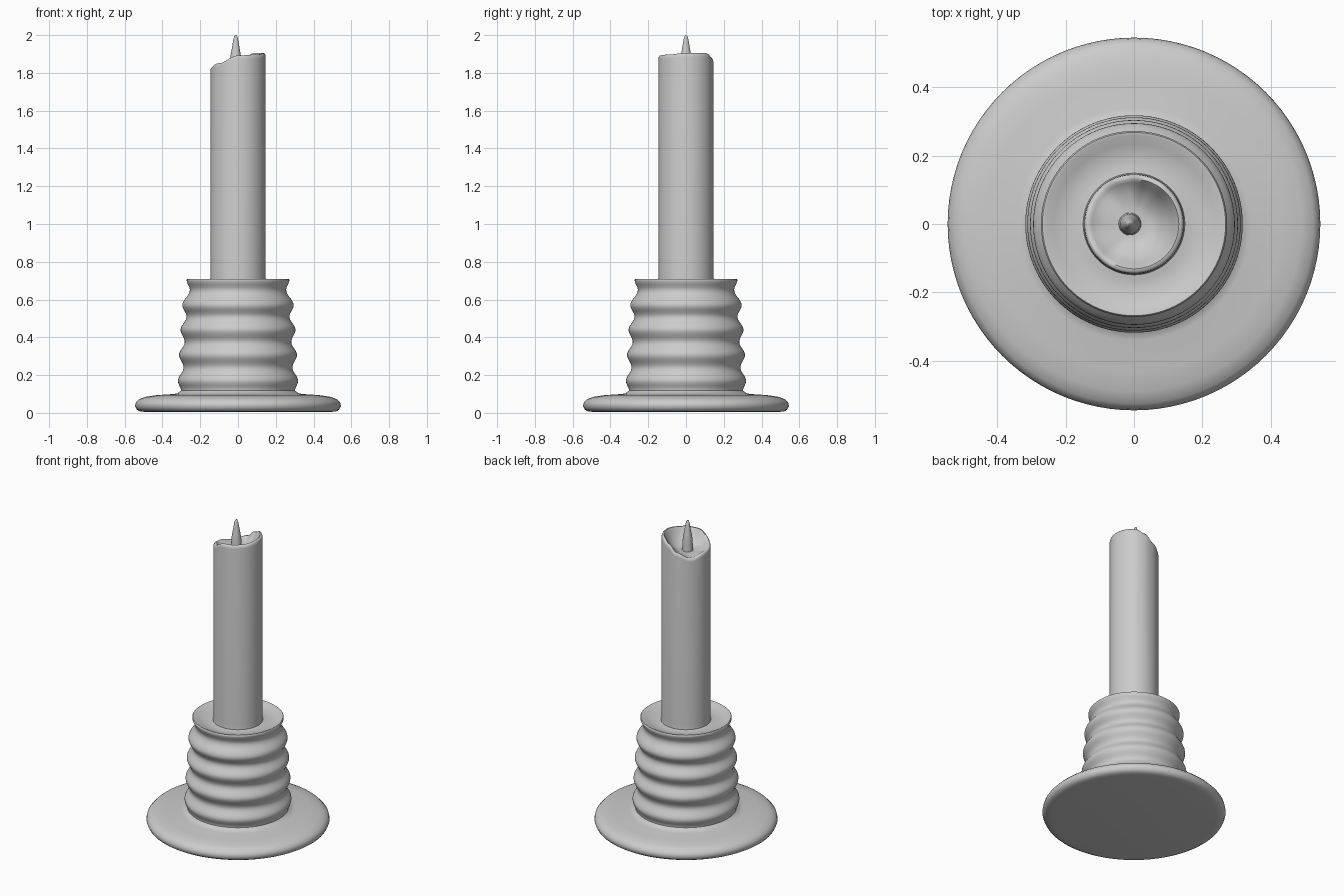
import bpy, bmesh
from math import sin, cos, pi, tau, radians

if "Cube" in bpy.data.objects:
    bpy.data.objects.remove(bpy.data.objects["Cube"])

SEG = 96


def ease(a, b, t):
    return a + (b - a) * (1 - cos(pi * t)) / 2


def finish(bm, name):
    bmesh.ops.recalc_face_normals(bm, faces=bm.faces)
    mesh = bpy.data.meshes.new(name)
    bm.to_mesh(mesh)
    bm.free()
    obj = bpy.data.objects.new(name, mesh)
    bpy.context.collection.objects.link(obj)
    bpy.ops.object.select_all(action='DESELECT')
    obj.select_set(True)
    bpy.context.view_layer.objects.active = obj
    bpy.ops.object.shade_smooth_by_angle(angle=radians(50))
    return obj


def lathe(name, profile, seg=SEG):
    """Spin (radius, height) points into a closed solid; height may depend on angle."""
    bm = bmesh.new()
    rings = []
    for r, h in profile:
        ring = []
        for i in range(seg):
            a = tau * i / seg
            z = h(a) if callable(h) else h
            ring.append(bm.verts.new((r * cos(a), r * sin(a), z)))
        rings.append(ring)
    for lo, hi in zip(rings, rings[1:]):
        for i in range(seg):
            j = (i + 1) % seg
            bm.faces.new((lo[i], lo[j], hi[j], hi[i]))
    bm.faces.new(rings[0])
    bm.faces.new(rings[-1])
    return finish(bm, name)


# Holder: rounded saucer, ribbed cup, shallow dished top
saucer = [(0.49, 0.005), (0.52, 0.008), (0.537, 0.018), (0.545, 0.037), (0.541, 0.055),
          (0.525, 0.072), (0.49, 0.085), (0.43, 0.094), (0.34, 0.1), (0.32, 0.104)]
ribs = [(0.302, 0.118), (0.318, 0.17), (0.288, 0.24), (0.312, 0.307), (0.282, 0.375),
        (0.304, 0.44), (0.272, 0.51), (0.295, 0.57), (0.255, 0.65), (0.272, 0.705)]
cup = [ribs[0]]
for (r0, z0), (r1, z1) in zip(ribs, ribs[1:]):
    for k in range(1, 9):
        t = k / 8
        cup.append((ease(r0, r1, t), z0 + (z1 - z0) * t))
dish = [(0.268, 0.71), (0.26, 0.709), (0.235, 0.696), (0.2, 0.688), (0.165, 0.686),
        (0.15, 0.69), (0.13, 0.69)]
lathe("holder", saucer + cup + dish)

# Candle: uneven melted rim, keyed by angle in degrees
rim_keys = [(0, 1.905), (50, 1.905), (78, 1.88), (100, 1.84), (135, 1.81), (180, 1.83),
            (225, 1.852), (270, 1.892), (315, 1.897), (360, 1.905)]


def rim(a):
    d = a * 360 / tau
    for (a0, h0), (a1, h1) in zip(rim_keys, rim_keys[1:]):
        if d <= a1:
            return ease(h0, h1, (d - a0) / (a1 - a0))
    return rim_keys[-1][1]


def melt(drop, blend):
    return lambda a: (rim(a) - drop) * (1 - blend) + 1.805 * blend


lathe("candle", [(0.15, 0.67), (0.148, 0.7), (0.146, 0.72), (0.146, melt(0.02, 0)),
                 (0.144, melt(0.007, 0)), (0.139, melt(0.001, 0)), (0.131, melt(0, 0)),
                 (0.122, melt(0.003, 0.12)), (0.11, melt(0.005, 0.35)),
                 (0.09, melt(0.005, 0.65)), (0.065, melt(0, 0.88)), (0.04, 1.806), (0.01, 1.808)])

# Wick: slim tapered cone, flared into the melt pool
wick = lathe("wick", [(0.034, 1.79), (0.032, 1.82), (0.029, 1.88), (0.025, 1.905), (0.018, 1.945),
                      (0.012, 1.98), (0.008, 1.994), (0.003, 2.0)], 24)
wick.location.x = -0.012
